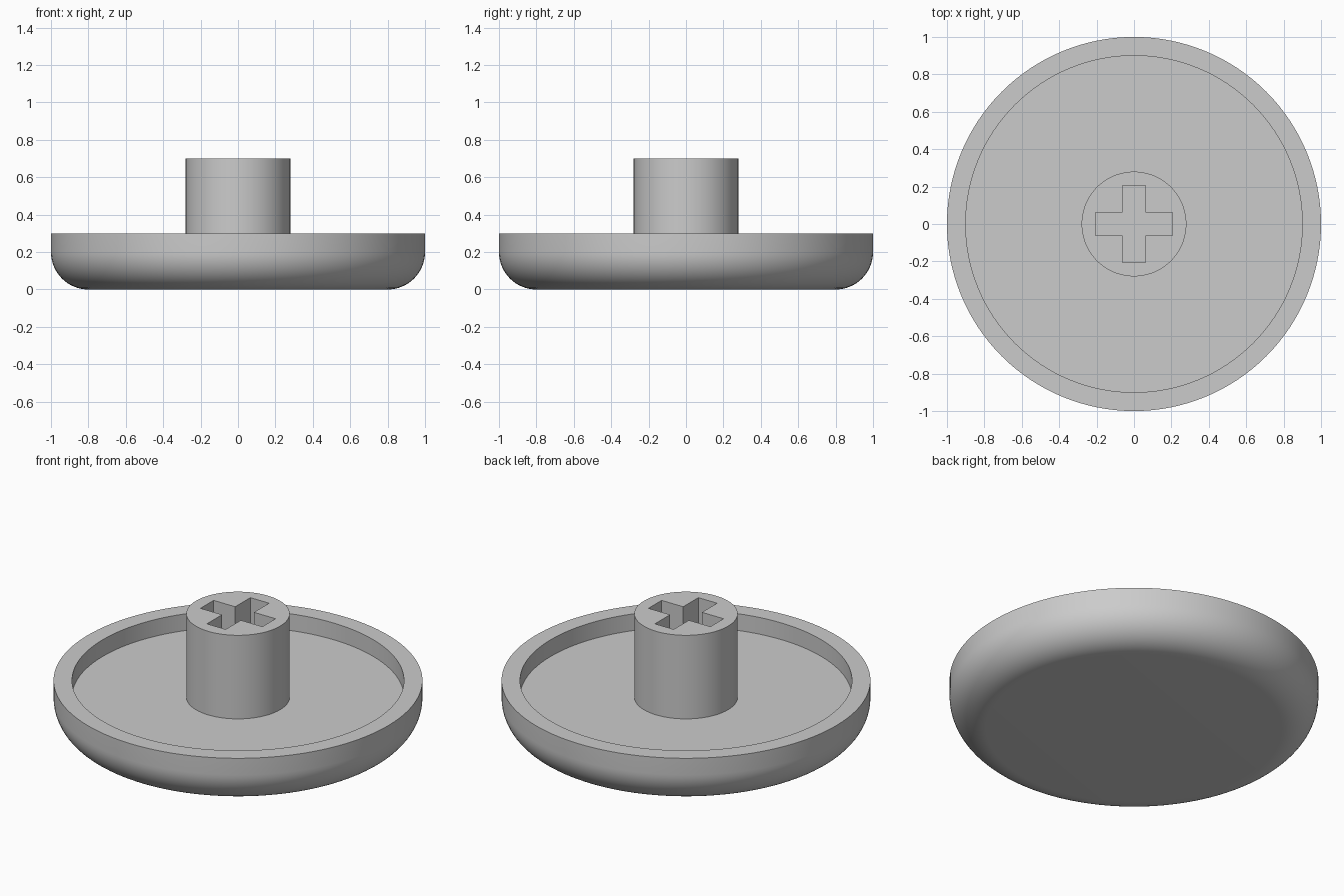
import bpy
import bmesh
from math import cos, sin, pi, radians

SEGMENTS = 128
FLOOR, RIM, TOP = 0.2, 0.3, 0.7

cube = bpy.data.objects.get("Cube")
if cube:
    bpy.data.objects.remove(cube, do_unlink=True)

grey = bpy.data.materials.new("light grey plastic")
grey.use_nodes = True
grey.diffuse_color = (0.6, 0.6, 0.6, 1)
grey.node_tree.nodes["Principled BSDF"].inputs["Base Color"].default_value = (0.6, 0.6, 0.6, 1)


def finish(name, bm):
    """Turn a bmesh into a smooth object with sharp edges kept."""
    bmesh.ops.remove_doubles(bm, verts=bm.verts, dist=1e-5)
    bmesh.ops.recalc_face_normals(bm, faces=bm.faces)
    mesh = bpy.data.meshes.new(name)
    bm.to_mesh(mesh)
    bm.free()
    mesh.materials.append(grey)
    obj = bpy.data.objects.new(name, mesh)
    bpy.context.collection.objects.link(obj)
    bpy.ops.object.select_all(action="DESELECT")
    obj.select_set(True)
    bpy.context.view_layer.objects.active = obj
    bpy.ops.object.shade_smooth_by_angle(angle=radians(30))
    return obj


# Round cap: rounded underside, flat rim and shallow recess
radius, steps = 0.2, 16
profile = [(0, 0)]
for i in range(steps + 1):
    a = pi / 2 * i / steps
    profile.append((1 - radius + radius * sin(a), radius - radius * cos(a)))
profile += [(1, RIM), (0.9, RIM), (0.9, FLOOR), (0, FLOOR)]

bm = bmesh.new()
verts = [bm.verts.new((r, 0, z)) for r, z in profile]
edges = [bm.edges.new(pair) for pair in zip(verts, verts[1:])]
bmesh.ops.spin(bm, geom=verts + edges, cent=(0, 0, 0), axis=(0, 0, 1),
               angle=2 * pi, steps=SEGMENTS, use_merge=True)
finish("cap", bm)

# Stem: a round post with a cross-shaped socket through its height
arm, half = 0.205, 0.062
circle = [(0.28 * cos(2 * pi * i / SEGMENTS), 0.28 * sin(2 * pi * i / SEGMENTS))
          for i in range(SEGMENTS)]
cross = []
for k in range(4):
    c, s = round(cos(k * pi / 2)), round(sin(k * pi / 2))
    for x, y in ((arm, -half), (arm, half), (half, half)):
        cross.append((x * c - y * s, x * s + y * c))

bm = bmesh.new()
outline = []
for loop in (circle, cross):
    ring = [bm.verts.new((x, y, TOP)) for x, y in loop]
    outline += [bm.edges.new((ring[i - 1], ring[i])) for i in range(len(ring))]
bmesh.ops.triangle_fill(bm, edges=outline, use_beauty=True, normal=(0, 0, 1))
walls = bmesh.ops.extrude_edge_only(bm, edges=outline)["geom"]
for v in walls:
    if isinstance(v, bmesh.types.BMVert):
        v.co.z = FLOOR
finish("stem", bm)
